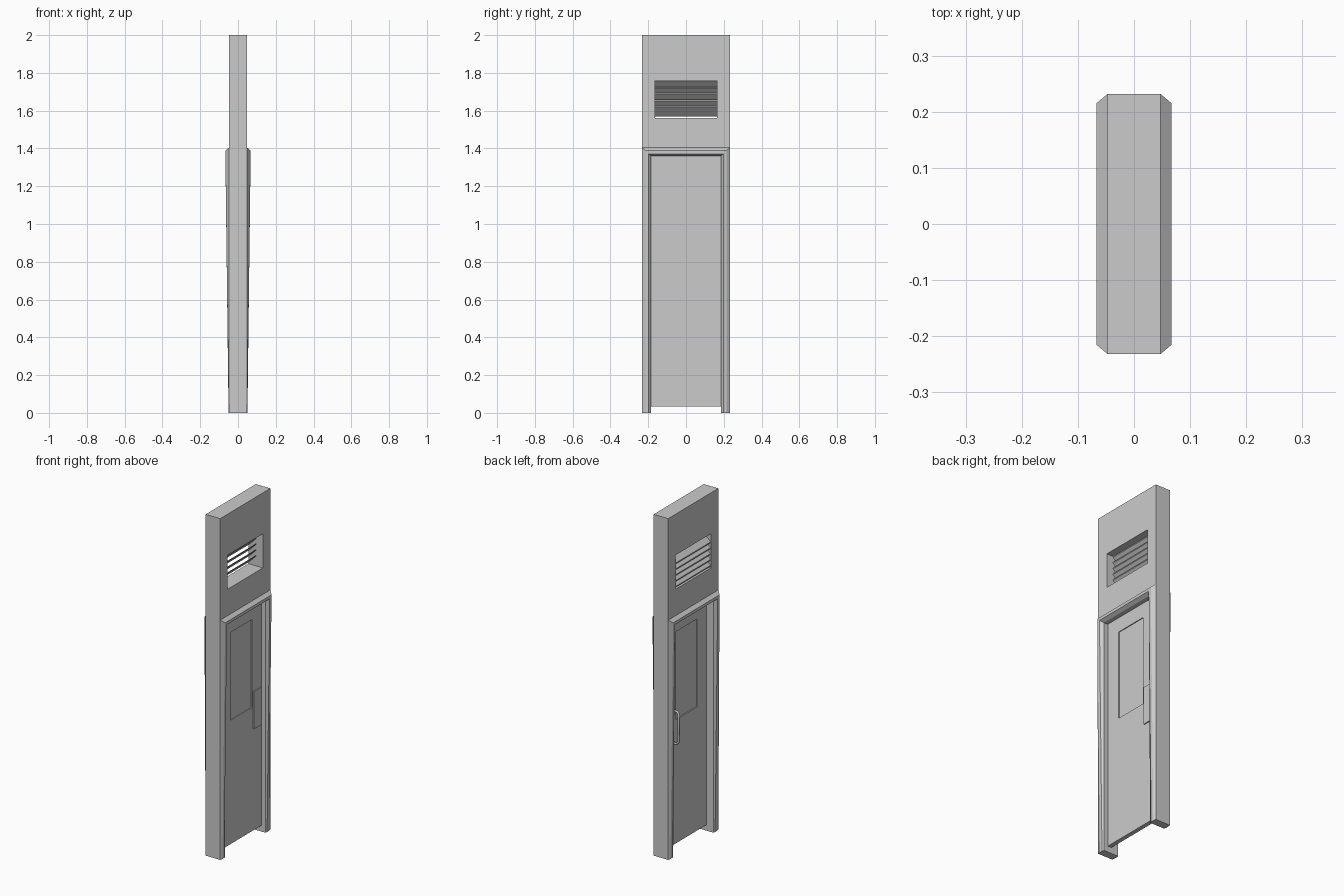
import bpy, bmesh

if "Cube" in bpy.data.objects:
    bpy.data.objects.remove(bpy.data.objects["Cube"])

def finish(bm, name):
    bmesh.ops.remove_doubles(bm, verts=bm.verts, dist=1e-5)
    bmesh.ops.recalc_face_normals(bm, faces=bm.faces)
    mesh = bpy.data.meshes.new(name)
    bm.to_mesh(mesh)
    bm.free()
    obj = bpy.data.objects.new(name, mesh)
    bpy.context.collection.objects.link(obj)
    return obj

def panel(name, ys, zs, holes, x0, x1):
    """Slab in the YZ plane, made of grid cells, leaving out the hole cells."""
    bm = bmesh.new()
    for i in range(len(ys) - 1):
        for j in range(len(zs) - 1):
            if (i, j) not in holes:
                bm.faces.new([bm.verts.new((x0, y, z)) for y, z in (
                    (ys[i], zs[j]), (ys[i + 1], zs[j]),
                    (ys[i + 1], zs[j + 1]), (ys[i], zs[j + 1]))])
    bmesh.ops.remove_doubles(bm, verts=bm.verts, dist=1e-5)
    ext = bmesh.ops.extrude_face_region(bm, geom=bm.faces[:], use_keep_orig=True)
    moved = [g for g in ext["geom"] if isinstance(g, bmesh.types.BMVert)]
    bmesh.ops.translate(bm, verts=moved, vec=(x1 - x0, 0, 0))
    return finish(bm, name)

def prism(name, profile, y0, y1):
    """Extrude an XZ profile along Y."""
    bm = bmesh.new()
    a = [bm.verts.new((x, y0, z)) for x, z in profile]
    b = [bm.verts.new((x, y1, z)) for x, z in profile]
    bm.faces.new(a)
    bm.faces.new(b)
    for i in range(len(a)):
        k = (i + 1) % len(a)
        bm.faces.new((a[i], a[k], b[k], b[i]))
    return finish(bm, name)

W, T, J = 0.232, 0.047, 0.186      # half width, half thickness, half opening
TOP = 1.405                        # outer top of the door trim

# Wall with doorway and vent opening
panel("wall", [-W, -J, -0.163, 0.163, J, W], [0, 1.359, 1.56, 1.76, 2],
      {(1, 0), (2, 0), (3, 0), (2, 2)}, -T, T)

# Raised door trim on both faces, tapering flush towards the floor
section = [(0, 0), (0.017, 1), (0.034, 1), (0.046, 0)]
for side, name in ((1, "trim_front"), (-1, "trim_back")):
    bm = bmesh.new()
    rows = []
    for sy, top in ((-1, 0), (-1, 1), (1, 1), (1, 0)):
        h = 0.02 if top else 0.003
        rows.append([bm.verts.new((side * (T + h * f), sy * (W - d), (TOP - d) * top))
                     for d, f in section])
    for a, b in zip(rows, rows[1:]):
        for i in range(3):
            bm.faces.new((a[i], a[i + 1], b[i + 1], b[i]))
        bm.faces.new((a[3], a[0], b[0], b[3]))
    bm.faces.new(rows[0])
    bm.faces.new(rows[-1])
    finish(bm, name)

# Door leaf with a recessed window
DX0, DX1 = -0.004, 0.021
panel("door", [-J, -0.098, 0.098, J], [0.035, 0.76, 1.275, 1.359], {(1, 1)}, DX0, DX1)
panel("window_pane", [-0.098, 0.098], [0.76, 1.275], set(), DX0 + 0.005, DX1 - 0.005)

# Push plate on one face
panel("push_plate", [0.11, 0.178], [0.63, 0.85], set(), DX1 - 0.002, DX1 + 0.006)

# Pull handle on the other face
curve = bpy.data.curves.new("pull_handle", "CURVE")
curve.dimensions = "3D"
curve.bevel_depth = 0.007
curve.bevel_resolution = 1
path = [(DX0, 0.64), (-0.036, 0.64), (-0.047, 0.655),
        (-0.047, 0.815), (-0.036, 0.83), (DX0, 0.83)]
spline = curve.splines.new("POLY")
spline.points.add(len(path) - 1)
for p, (x, z) in zip(spline.points, path):
    p.co = (x, 0.135, z, 1)
bpy.context.collection.objects.link(bpy.data.objects.new("pull_handle", curve))

# Slanted vent slats
for i in range(5):
    z = 1.624 + i * 0.0342
    prism(f"vent_slat_{i + 1}",
          [(0.004, z - 0.006), (0.004, z), (-0.045, z - 0.049), (-0.045, z - 0.055)],
          -0.163, 0.163)
